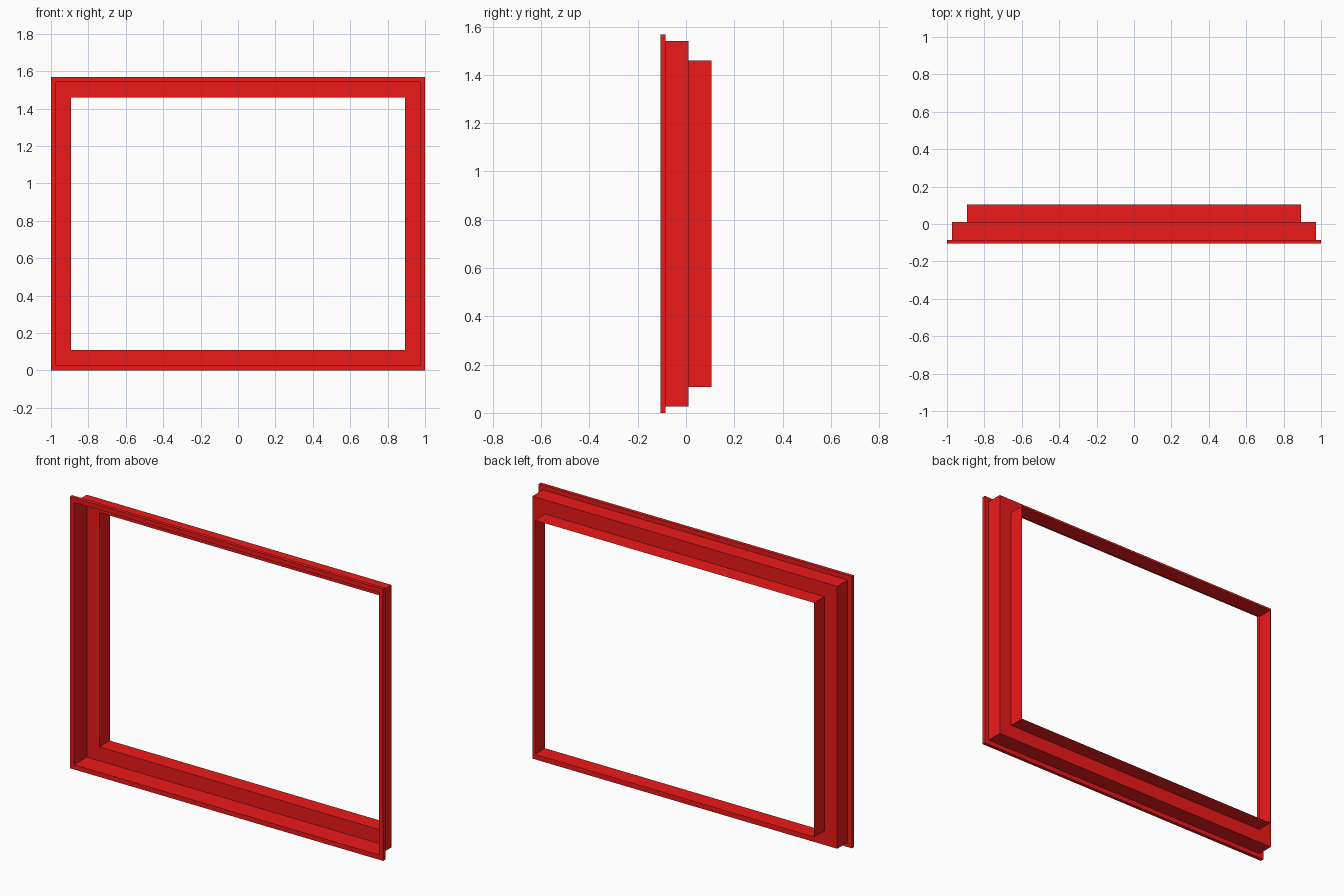
import bpy, bmesh

if "Cube" in bpy.data.objects:
    bpy.data.objects.remove(bpy.data.objects["Cube"])

W, H = 2.0, 1.568

red = bpy.data.materials.new("red")
red.diffuse_color = (0.85, 0.01, 0.01, 1)
red.use_nodes = True
red.node_tree.nodes["Principled BSDF"].inputs["Base Color"].default_value = red.diffuse_color


def frame(name, profile, closed=False):
    """Sweep a profile of (inset, y) points round the rectangle with mitred corners."""
    bm = bmesh.new()
    rings = []
    for inset, y in profile:
        x, z0, z1 = W / 2 - inset, inset, H - inset
        rings.append([bm.verts.new((px, y, pz)) for px, pz in
                      ((-x, z0), (x, z0), (x, z1), (-x, z1))])
    pairs = list(zip(rings, rings[1:]))
    if closed:
        pairs.append((rings[-1], rings[0]))
    for a, b in pairs:
        for i in range(4):
            j = (i + 1) % 4
            bm.faces.new((a[i], a[j], b[j], b[i]))
    bmesh.ops.recalc_face_normals(bm, faces=bm.faces)
    mesh = bpy.data.meshes.new(name)
    bm.to_mesh(mesh)
    bm.free()
    mesh.materials.append(red)
    obj = bpy.data.objects.new(name, mesh)
    bpy.context.collection.objects.link(obj)
    return obj


# Thin solid flange round the front
frame("front_flange", [(0, -0.105), (0.027, -0.105), (0.027, -0.085), (0, -0.085)], closed=True)

# Thin-walled stepped sleeve behind it
frame("stepped_sleeve", [(0.027, -0.085), (0.027, 0.011), (0.108, 0.011), (0.108, 0.105)])
